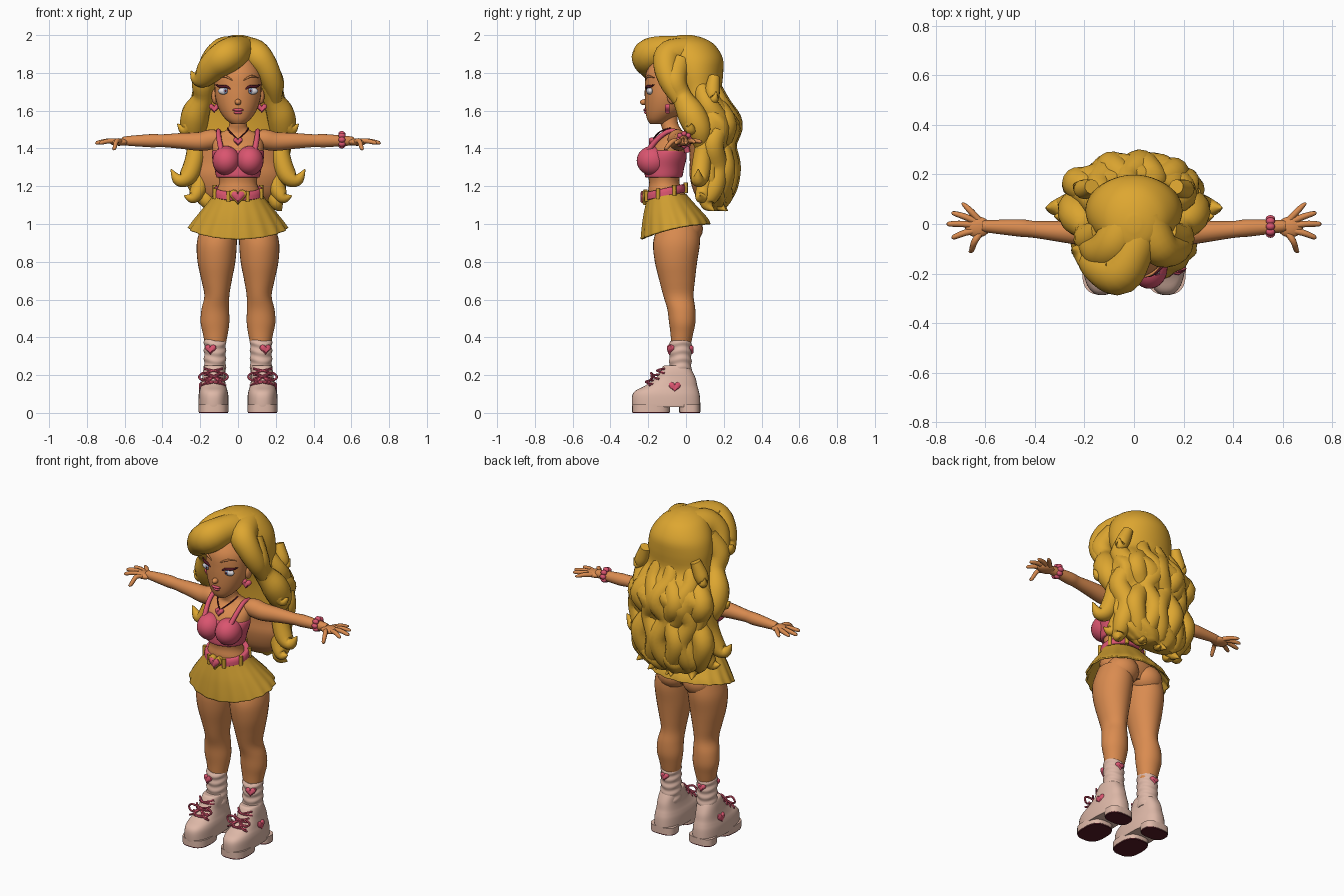
import bpy, bmesh, math
from mathutils import Vector, Matrix

# ---- palette ----
def paint(name, r, g, b):
    m = bpy.data.materials.new(name)
    m.diffuse_color = (r, g, b, 1)
    return m

SKIN = paint("skin", .70, .26, .08)
HAIR = paint("golden_hair", .73, .385, .03)
SKIRT = paint("mustard_cloth", .62, .34, .03)
PINK = paint("rose_pink", .70, .09, .16)
CREAM = paint("blush_cream", .73, .48, .39)
DARK = paint("dark_maroon", .09, .01, .018)
WHITE = paint("eye_white", .75, .72, .75)
BLUE = paint("iris_blue", .25, .33, .5)

# ---- helpers ----
def finish(name, bm, *mats):
    bmesh.ops.recalc_face_normals(bm, faces=bm.faces)
    me = bpy.data.meshes.new(name)
    bm.to_mesh(me)
    bm.free()
    for m in mats:
        me.materials.append(m)
    ob = bpy.data.objects.new(name, me)
    bpy.context.collection.objects.link(ob)
    bpy.context.view_layer.objects.active = ob
    bpy.ops.object.select_all(action='DESELECT')
    ob.select_set(True)
    bpy.ops.object.shade_smooth_by_angle(angle=math.radians(50))
    return ob

def spline(pts, steps):
    """Catmull-Rom through tuples of any length."""
    out = []
    for i in range(len(pts) - 1):
        a, b, c, d = (pts[max(i - 1, 0)], pts[i], pts[i + 1], pts[min(i + 2, len(pts) - 1)])
        for k in range(steps):
            t = k / steps
            out.append([.5 * (2 * q + (r - p) * t + (2 * p - 5 * q + 4 * r - s) * t * t
                              + (3 * q - p - 3 * r + s) * t ** 3) for p, q, r, s in zip(a, b, c, d)])
    return out + [list(pts[-1])]

def skin_rings(rings, caps=True):
    bm = bmesh.new()
    vs = [[bm.verts.new(p) for p in ring] for ring in rings]
    n = len(vs[0])
    for a, b in zip(vs, vs[1:]):
        for i in range(n):
            bm.faces.new((a[i], a[(i + 1) % n], b[(i + 1) % n], b[i]))
    if caps:
        bm.faces.new(vs[0])
        bm.faces.new(vs[-1])
    return bm

def loft(name, rings, *mats, n=32, steps=4, power=2, shape=None, caps=True, side=1, make=True):
    """Stack of horizontal rings (z, cx, cy, rx, ry)."""
    out = []
    for z, cx, cy, rx, ry in spline(rings, steps):
        ring = []
        for i in range(n):
            a = math.tau * i / n
            c, s = math.cos(a), math.sin(a)
            p = Vector((side * cx + rx * math.copysign(abs(c) ** (2 / power), c),
                        cy + ry * math.copysign(abs(s) ** (2 / power), s), z))
            ring.append(shape(p, a) if shape else p)
        out.append(ring)
    bm = skin_rings(out, caps)
    return finish(name, bm, *mats) if make else bm

def sweep(name, pts, mat, side=1, n=12, steps=5):
    """Round tube through (x, y, z, radius)."""
    path = spline(pts, steps)
    pos = [Vector((side * p[0], p[1], p[2])) for p in path]
    rings, u = [], None
    for i, p in enumerate(pos):
        t = (pos[min(i + 1, len(pos) - 1)] - pos[max(i - 1, 0)]).normalized()
        u = (u - t * u.dot(t)).normalized() if u else t.orthogonal().normalized()
        w, r = t.cross(u), max(path[i][3], .002)
        rings.append([p + r * (u * math.cos(math.tau * k / n) + w * math.sin(math.tau * k / n)) for k in range(n)])
    return finish(name, skin_rings(rings), mat)

def ball(name, loc, scale, mat, seg=20):
    bm = bmesh.new()
    bmesh.ops.create_uvsphere(bm, u_segments=seg, v_segments=seg // 2 + 2, radius=1,
                              matrix=Matrix.Translation(loc) @ Matrix.Diagonal((*scale, 1)))
    return finish(name, bm, mat)

def heart(name, loc, size, mat, turn=0, depth=.012):
    rot = Matrix.Translation(loc) @ Matrix.Rotation(turn, 4, 'Z')
    rings = []
    for y, k in ((depth, 1), (-depth * .4, 1), (-depth, .7)):
        ring = []
        for i in range(24):
            a = math.tau * (i + .5) / 24
            x = 16 * math.sin(a) ** 3
            z = 13 * math.cos(a) - 5 * math.cos(2 * a) - 2 * math.cos(3 * a) - math.cos(4 * a) + 2
            ring.append(rot @ Vector((x * k * size / 16, y, z * k * size / 16)))
        rings.append(ring)
    return finish(name, skin_rings(rings), mat)

# ---- body ----
loft("torso", [(.94, 0, -.05, .13, .09), (1.02, 0, -.05, .18, .12), (1.1, 0, -.075, .15, .11),
               (1.17, 0, -.105, .118, .095), (1.22, 0, -.115, .1, .08), (1.28, 0, -.115, .112, .09),
               (1.35, 0, -.105, .13, .1), (1.42, 0, -.085, .135, .09), (1.47, 0, -.065, .115, .062),
               (1.5, 0, -.075, .06, .05), (1.54, 0, -.09, .045, .046), (1.62, 0, -.09, .045, .046)], SKIN)
loft("head", [(1.53, 0, -.15, .035, .04), (1.555, 0, -.14, .066, .066), (1.6, 0, -.115, .098, .1),
              (1.66, 0, -.105, .118, .113), (1.72, 0, -.1, .124, .118), (1.8, 0, -.09, .122, .122),
              (1.87, 0, -.08, .09, .09)], SKIN)
ball("nose", (0, -.22, 1.645), (.017, .024, .016), SKIN)
ball("upper_lip", (0, -.213, 1.604), (.03, .013, .008), PINK)
ball("lower_lip", (0, -.209, 1.59), (.023, .013, .009), PINK)
hand_rays = [(.755, 0, 1.43, .012), (.735, .045, 1.435, .011), (.695, .082, 1.435, .01),
             (.735, -.055, 1.43, .012), (.665, -.112, 1.40, .012)]
for s in (-1, 1):
    # legs and hips
    loft("leg", [(.99, .1, -.04, .095, .11), (.9, .112, -.05, .106, .124), (.8, .114, -.053, .1, .112),
                 (.7, .113, -.047, .08, .094), (.62, .112, -.04, .066, .08), (.55, .12, -.025, .073, .074),
                 (.48, .122, -.02, .076, .07), (.42, .12, -.022, .066, .06), (.35, .12, -.027, .052, .05)],
         SKIN, side=s)
    ball("buttock", (s * .085, -.0, .975), (.095, .09, .085), SKIN)
    # arms and hands
    sweep("arm", [(.08, -.055, 1.45, .04), (.14, -.045, 1.448, .053), (.2, -.038, 1.437, .05),
                  (.3, -.03, 1.44, .042), (.4, -.022, 1.441, .034), (.46, -.016, 1.441, .035),
                  (.58, -.01, 1.44, .026), (.61, -.008, 1.438, .022)], SKIN, s, n=18)
    ball("palm", (s * .63, -.012, 1.434), (.052, .042, .02), SKIN)
    for x, y, z, r in hand_rays:
        sweep("finger", [(.62, y * .25 - .01, 1.435, .013), (.62 + (x - .62) * .5, y * .62, 1.44, .013),
                         (x - .01, y * .95, z, r * .85), (x, y, z, .003)], SKIN, s, n=8, steps=3)
    # face details
    ball("eye", (s * .07, -.19, 1.704), (.036, .017, .02), WHITE)
    ball("iris", (s * .066, -.198, 1.705), (.015, .012, .017), BLUE)
    ball("pupil", (s * .066, -.204, 1.705), (.007, .008, .008), DARK, 12)
    sweep("lashes", [(.032, -.208, 1.708, .003), (.06, -.207, 1.727, .007), (.09, -.192, 1.727, .008),
                     (.122, -.168, 1.738, .002)], DARK, s, n=8)
    sweep("eyebrow", [(.03, -.215, 1.762, .003), (.07, -.202, 1.782, .006), (.108, -.168, 1.775, .002)], SKIN, s, n=8)
    ball("ear", (s * .122, -.075, 1.675), (.018, .025, .04), SKIN)
    heart("earring", (s * .126, -.1, 1.612), .028, PINK)

# ---- crop top ----
loft("top_band", [(1.245, 0, -.118, .11, .09), (1.255, 0, -.118, .117, .1), (1.3, 0, -.113, .125, .104),
                  (1.35, 0, -.105, .137, .108), (1.385, 0, -.098, .137, .098), (1.39, 0, -.098, .125, .088)], PINK)
for s in (-1, 1):
    ball("top_cup", (s * .062, -.178, 1.335), (.073, .083, .078), PINK, 28)
    sweep("top_strap", [(.085, -.21, 1.375, .016), (.1, -.15, 1.45, .014), (.104, -.085, 1.492, .013),
                        (.1, -.02, 1.47, .014), (.085, .008, 1.38, .016)], PINK, s, n=8)

# ---- necklace and bracelet ----
for s in (-1, 1):
    sweep("necklace_cord", [(.055, -.08, 1.508, .004), (.045, -.135, 1.49, .004), (0, -.178, 1.447, .004)], DARK, s, n=6)
heart("necklace_pendant", (0, -.183, 1.436), .025, PINK)
for i in range(8):
    a = math.tau * i / 8
    ball("bracelet_bead", (.55, -.01 + .031 * math.cos(a), 1.446 + .031 * math.sin(a)), (.019, .015, .015), PINK, 12)

# ---- skirt and belt ----
def hem(p, a):
    k = max(0, min(1, (1.16 - p.z) / .2))
    f = 1 + .018 * k * math.cos(18 * a)
    return Vector((p.x * f, -.055 + (p.y + .055) * f, p.z + k * (.22 * (p.y + .055) + .02 * (p.x / .26) ** 2)))

skirt = loft("skirt", [(1.16, 0, -.1, .128, .1), (1.12, 0, -.09, .155, .122), (1.06, 0, -.075, .2, .152),
                       (1, 0, -.06, .24, .176), (.96, 0, -.055, .262, .185)], SKIRT, n=108, shape=hem, caps=False)
mod = skirt.modifiers.new("thickness", 'SOLIDIFY')
mod.thickness = .01
tilt = lambda p, a: p + Vector((0, 0, .22 * (p.y + .1)))
loft("belt", [(1.148, 0, -.105, .122, .1), (1.152, 0, -.105, .133, .112), (1.188, 0, -.105, .129, .109),
              (1.192, 0, -.105, .118, .098)], PINK, n=40, steps=2, shape=tilt)
for i in range(8):
    a = math.tau * (i + .5) / 8
    x, y = .133 * math.cos(a), -.105 + .112 * math.sin(a)
    z = 1.17 + .22 * (y + .1)
    sweep("belt_loop", [(x, y, z - .028, .011), (x, y, z + .028, .011)], SKIRT, n=8, steps=2)
heart("buckle_rim", (0, -.218, 1.142), .046, SKIRT, depth=.014)
heart("buckle", (0, -.23, 1.143), .035, PINK, depth=.012)

# ---- socks and boots ----
crumple = lambda p, a: Vector((p.x, p.y, p.z + .008 * math.sin(2 * a + 1)))
for s in (-1, 1):
    loft("sock", [(.17 + .022 * i, .122, -.03, .055 + .005 * (i % 2), .056 + .005 * (i % 2)) for i in range(10)]
         + [(.388, .122, -.03, .05, .05)], CREAM, steps=4, shape=crumple, side=s)
    loft("boot", [(.03, .13, -.105, .078, .178), (.04, .13, -.105, .08, .181), (.09, .13, -.106, .079, .179),
                  (.118, .13, -.1, .074, .167), (.142, .13, -.08, .067, .14), (.18, .13, -.056, .06, .108),
                  (.22, .127, -.052, .058, .086), (.248, .125, -.052, .052, .068), (.25, .125, -.052, .04, .05)],
         CREAM, n=40, power=2.5, side=s)
    for part, cy, ry in (("boot_fore_sole", -.185, .1), ("boot_heel", .02, .056)):
        loft(part, [(.006, .13, cy, .079, ry), (.045, .13, cy, .079, ry)], CREAM, n=36, power=2.8, side=s)
        loft(part + "_tread", [(0, .13, cy, .077, ry - .002), (.008, .13, cy, .077, ry - .002)],
             DARK, n=36, power=2.8, side=s)
    # laces: crossed cords and a bow
    for i in range(3):
        z, y = .15 + .03 * i, -.205 + .03 * i
        for k in (-1, 1):
            sweep("lace", [(.13 - k * .048, y + .03, z, .006), (.13, y - .008, z + .014, .006),
                           (.13 + k * .048, y + .03, z + .024, .006)], PINK, s, n=6)
    for k in (-1, 1):
        sweep("lace_bow", [(.13, -.17, .195, .006), (.13 + k * .05, -.185, .212, .006), (.13 + k * .076, -.18, .19, .006),
                           (.13 + k * .05, -.19, .172, .006), (.13, -.175, .19, .006)], PINK, s, n=6)
        sweep("lace_end", [(.13, -.175, .19, .006), (.13 + k * .04, -.2, .16, .006),
                           (.13 + k * .066, -.19, .145, .005)], PINK, s, n=6)
    heart("sock_heart_front", (s * .145, -.084, .335), .03, PINK, s * .3)
    heart("sock_heart_back", (s * .125, .027, .335), .026, PINK, math.pi)
    heart("boot_heart", (s * .194, -.06, .135), .032, PINK, s * math.pi / 2)

# ---- hair: main mass with tan inner face ----
def waves(p, a):
    k = max(0, min(1, (1.75 - p.z) / .25)) * max(0, math.sin(a) + .5)
    f = 1 + .05 * k * math.sin(8 * a + 2.5 * math.sin(p.z * 16))
    return Vector((p.x * f, .1 + (p.y - .1) * f, p.z))

bm = loft("hair", [(1.09, 0, .16, .13, .05), (1.15, 0, .15, .21, .1), (1.25, 0, .135, .25, .115), (1.33, 0, .13, .24, .11),
                   (1.42, 0, .135, .25, .12), (1.54, 0, .145, .265, .14), (1.63, 0, .11, .225, .125),
                   (1.7, 0, .07, .195, .122), (1.8, 0, .052, .195, .145), (1.88, 0, .042, .178, .152),
                   (1.95, 0, .02, .132, .13), (1.985, 0, .0, .08, .09), (2, 0, 0, .025, .03)],
          n=72, shape=waves, make=False)
bm.normal_update()
for f in bm.faces:
    c = f.calc_center_median()
    f.material_index = int(c.z < 1.42 and c.y < .1)
finish("hair_mass", bm, HAIR, SKIN)

# swept fringe and parted side
sweep("hair_fringe", [(.04, .03, 1.9, .085), (.0, -.1, 1.915, .082), (-.055, -.195, 1.89, .09), (-.125, -.175, 1.84, .08),
                      (-.185, -.135, 1.775, .055), (-.225, -.11, 1.775, .03), (-.25, -.1, 1.81, .003)], HAIR, n=20)
sweep("hair_fringe_upper", [(-.02, .05, 1.91, .08), (-.07, -.07, 1.9, .09), (-.13, -.11, 1.85, .075),
                            (-.18, -.08, 1.76, .05)], HAIR, n=20)
sweep("hair_parted_side", [(.05, .03, 1.91, .08), (.095, -.085, 1.895, .078), (.148, -.105, 1.83, .066),
                           (.185, -.08, 1.74, .055), (.2, -.04, 1.65, .03)], HAIR, n=20)
# mirrored side locks with curled tips
locks = [
    [(.12, -.03, 1.86, .06), (.178, -.06, 1.76, .064), (.185, -.02, 1.67, .055), (.225, .03, 1.58, .075),
     (.235, .07, 1.49, .068), (.22, .08, 1.4, .03)],
    [(.2, .03, 1.62, .04), (.25, .03, 1.54, .045), (.285, .03, 1.5, .03), (.32, .03, 1.53, .003)],
    [(.22, .12, 1.5, .05), (.225, .09, 1.37, .05), (.26, .075, 1.26, .05), (.315, .065, 1.235, .034), (.355, .065, 1.29, .003)],
    [(.2, .13, 1.32, .05), (.205, .1, 1.2, .045), (.24, .08, 1.14, .032), (.285, .075, 1.15, .003)],
    [(.17, .15, 1.78, .03), (.2, .14, 1.7, .04), (.225, .15, 1.66, .025), (.24, .16, 1.7, .003)],
]
for pts in locks:
    for s in (-1, 1):
        sweep("side_lock", pts, HAIR, s, n=14)
# wavy locks across the back
for i in range(7):
    u = (i - 3) / 3
    y = .2 - .07 * u * u
    w = .025 * (-1) ** i
    sweep("back_lock", [(.12 * u, y - .07, 1.78, .03), (.17 * u + w, y - .02, 1.64, .055), (.2 * u - w, y + .035, 1.53, .066),
                        (.2 * u + w, y + .01, 1.42, .06), (.205 * u - w, y + .03, 1.3, .062), (.2 * u, y + .015, 1.19, .056),
                        (.18 * u + w, y - .02, 1.11, .038), (.18 * u + 2 * w, y + .02, 1.07, .003)], HAIR, n=14)
